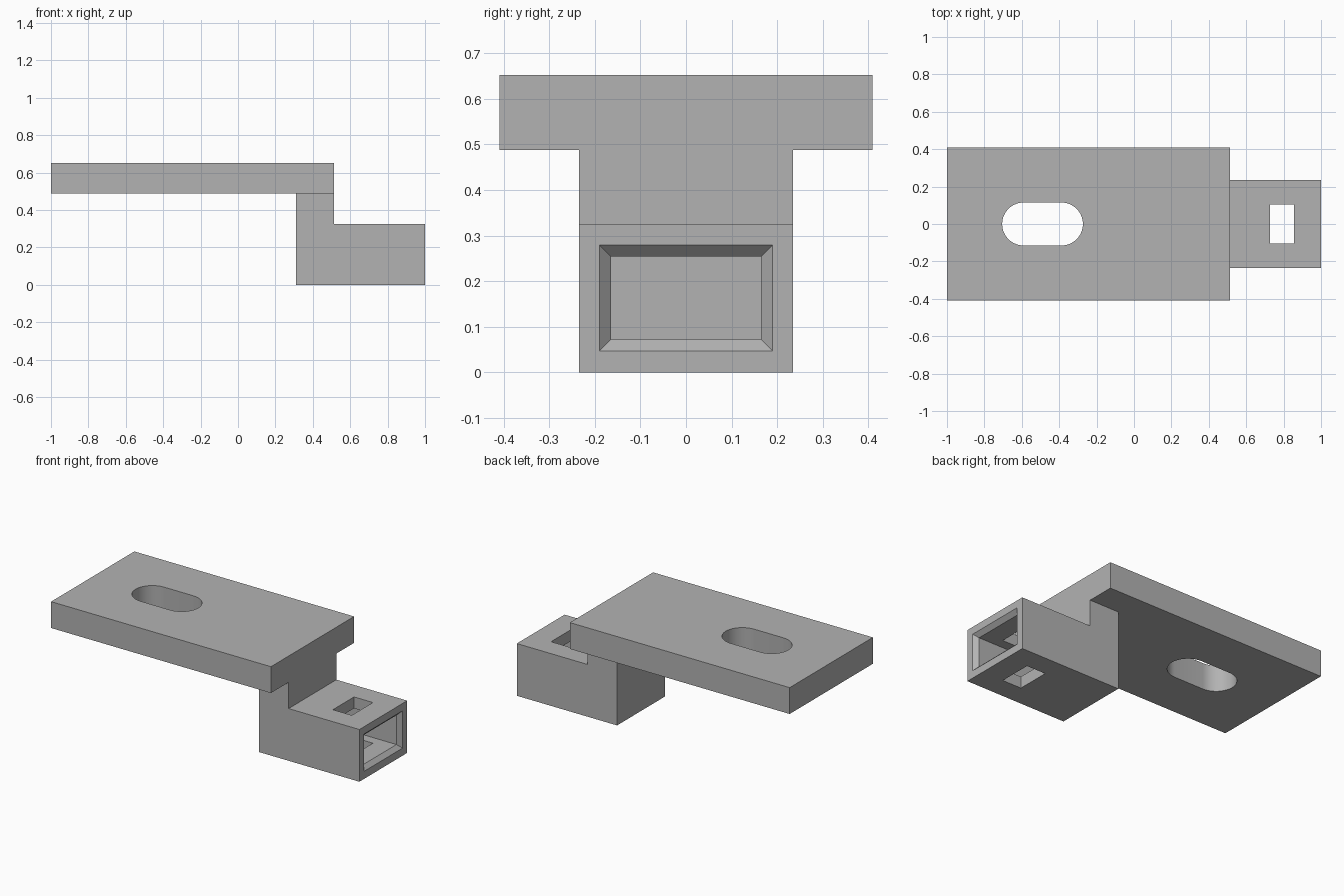
import bpy, bmesh
from math import cos, sin, pi, radians
from mathutils import Vector

cube = bpy.data.objects.get("Cube")
if cube:
    bpy.data.objects.remove(cube, do_unlink=True)

grey = bpy.data.materials.new("plain grey")
grey.use_nodes = True
GREY = (0.45, 0.45, 0.45, 1)
grey.diffuse_color = GREY
grey.node_tree.nodes["Principled BSDF"].inputs["Base Color"].default_value = GREY


def prism(name, profile, offset):
    """Extrude a closed outline of 3D points along an offset."""
    bm = bmesh.new()
    face = bm.faces.new([bm.verts.new(p) for p in profile])
    ext = bmesh.ops.extrude_face_region(bm, geom=[face])
    moved = [v for v in ext["geom"] if isinstance(v, bmesh.types.BMVert)]
    bmesh.ops.translate(bm, verts=moved, vec=Vector(offset))
    return finish(name, bm)


def finish(name, bm):
    bmesh.ops.recalc_face_normals(bm, faces=bm.faces[:])
    mesh = bpy.data.meshes.new(name)
    bm.to_mesh(mesh)
    bm.free()
    mesh.materials.append(grey)
    obj = bpy.data.objects.new(name, mesh)
    bpy.context.collection.objects.link(obj)
    return obj


def box(name, x0, x1, half_y, z0, z1):
    outline = [(x0, -half_y, z0), (x1, -half_y, z0), (x1, half_y, z0), (x0, half_y, z0)]
    return prism(name, outline, (0, 0, z1 - z0))


def combine(target, other, operation):
    """Apply a boolean and remove the helper object."""
    mod = target.modifiers.new(operation.lower(), 'BOOLEAN')
    mod.operation, mod.object, mod.solver = operation, other, 'EXACT'
    bpy.ops.object.select_all(action='DESELECT')
    bpy.context.view_layer.objects.active = target
    target.select_set(True)
    bpy.ops.object.modifier_apply(modifier=mod.name)
    bpy.data.objects.remove(other, do_unlink=True)


# Flat plate joined to a stepped socket block
STEP_X, BACK_X = 0.513, 0.31
bracket = box("bracket", -1, STEP_X, 0.409, 0.488, 0.652)
step = [(BACK_X, 0), (1, 0), (1, 0.325), (STEP_X, 0.325), (STEP_X, 0.57), (BACK_X, 0.57)]
block = prism("socket_block", [(x, -0.235, z) for x, z in step], (0, 0.47, 0))
combine(bracket, block, 'UNION')

# Rounded slot through the plate
R, HALF, CX, N = 0.115, 0.101, -0.489, 20
slot = []
for side in (1, -1):
    for i in range(N + 1):
        a = -pi / 2 + pi * i / N
        slot.append((CX + side * (HALF + R * cos(a)), side * R * sin(a), 0.4))
combine(bracket, prism("plate_slot", slot, (0, 0, 0.4)), 'DIFFERENCE')

# Socket cavity with a chamfered mouth
bm = bmesh.new()
rings = []
for x, inset in ((0.51, 0.025), (0.975, 0.025), (1, 0), (1.05, 0)):
    y, z0, z1 = 0.19 - inset, 0.047 + inset, 0.279 - inset
    rings.append([bm.verts.new((x, *p)) for p in ((-y, z0), (y, z0), (y, z1), (-y, z1))])
for a, b in zip(rings, rings[1:]):
    for i in range(4):
        j = (i + 1) % 4
        bm.faces.new((a[i], a[j], b[j], b[i]))
bm.faces.new(rings[0])
bm.faces.new(rings[-1])
combine(bracket, finish("socket_cavity", bm), 'DIFFERENCE')

# Rectangular latch window through the socket
combine(bracket, box("latch_window", 0.726, 0.856, 0.104, -0.1, 0.4), 'DIFFERENCE')

bracket.select_set(True)
bpy.ops.object.shade_smooth_by_angle(angle=radians(30))
